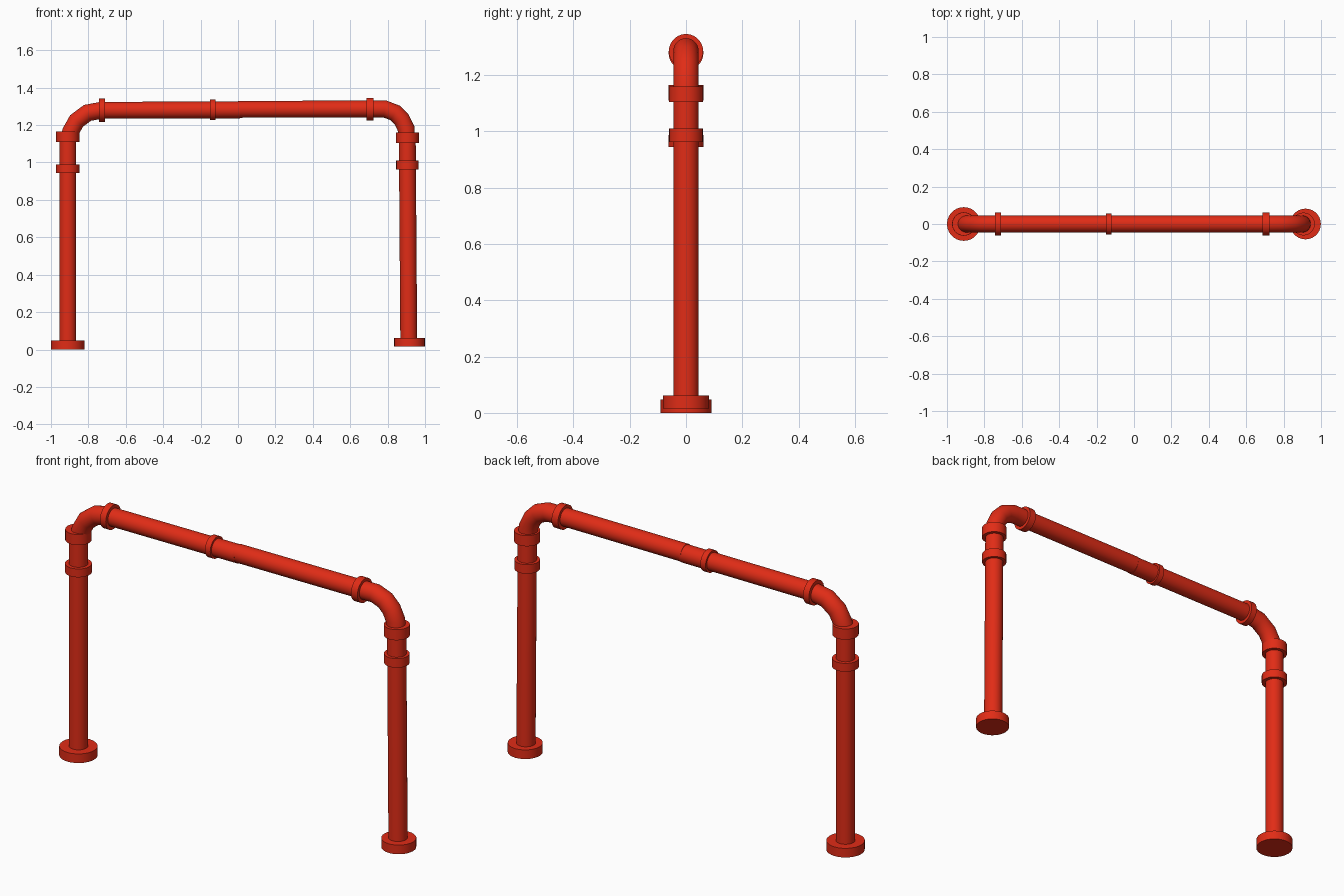
import bpy, bmesh, math
from mathutils import Vector

if "Cube" in bpy.data.objects:
    bpy.data.objects.remove(bpy.data.objects["Cube"])

SIDES = 28
red = bpy.data.materials.new("red_paint")
red.diffuse_color = (0.75, 0.025, 0.008, 1)
red.use_nodes = True
red.node_tree.nodes["Principled BSDF"].inputs["Base Color"].default_value = red.diffuse_color


def tube(name, path, radius, sides=SIDES):
    """Capped round tube swept along (x, z) points in the y = 0 plane."""
    pts = [Vector((x, 0, z)) for x, z in path]
    dirs = [(b - a).normalized() for a, b in zip(pts, pts[1:])]
    bm = bmesh.new()
    rings = []
    for i, p in enumerate(pts):
        d0, d1 = dirs[max(i - 1, 0)], dirs[min(i, len(dirs) - 1)]
        t = (d0 + d1).normalized()
        # stretch across the mitre so bends keep their thickness
        side = Vector((0, 1, 0)).cross(t) * (radius / t.dot(d0))
        rings.append([bm.verts.new(p + side * math.cos(a) + Vector((0, radius * math.sin(a), 0)))
                      for a in (2 * math.pi * k / sides for k in range(sides))])
    for r0, r1 in zip(rings, rings[1:]):
        for k in range(sides):
            n = (k + 1) % sides
            bm.faces.new((r0[k], r0[n], r1[n], r1[k]))
    bm.faces.new(rings[0])
    bm.faces.new(rings[-1])
    bmesh.ops.recalc_face_normals(bm, faces=bm.faces)
    mesh = bpy.data.meshes.new(name)
    bm.to_mesh(mesh)
    bm.free()
    ob = bpy.data.objects.new(name, mesh)
    bpy.context.collection.objects.link(ob)
    mesh.materials.append(red)
    bpy.ops.object.select_all(action='DESELECT')
    ob.select_set(True)
    bpy.context.view_layer.objects.active = ob
    bpy.ops.object.shade_smooth_by_angle(angle=math.radians(35))
    return ob


PIPE = 0.045

# Left leg: foot flange, post, two collars
tube("left_foot_flange", [(-0.91, 0.0), (-0.91, 0.047)], 0.09)
tube("left_post", [(-0.91, 0.03), (-0.91, 1.14)], PIPE)
tube("left_lower_collar", [(-0.91, 0.945), (-0.91, 0.988)], 0.063)
tube("left_upper_collar", [(-0.91, 1.11), (-0.91, 1.165)], 0.062)

# Right leg: slightly raised foot, slightly leaning post
tube("right_foot_flange", [(0.917, 0.015), (0.917, 0.062)], 0.082)
tube("right_post", [(0.913, 0.03), (0.906, 1.0), (0.905, 1.14)], PIPE)
tube("right_lower_collar", [(0.906, 0.963), (0.906, 1.01)], 0.06)
tube("right_upper_collar", [(0.906, 1.105), (0.906, 1.16)], 0.061)

# Elbows, bent in a few straight steps
tube("left_elbow", [(-0.905, 1.12), (-0.895, 1.165), (-0.863, 1.222),
                    (-0.805, 1.265), (-0.725, 1.28)], PIPE)
tube("right_elbow", [(0.902, 1.12), (0.899, 1.18), (0.875, 1.23),
                     (0.84, 1.265), (0.785, 1.286), (0.70, 1.286)], PIPE)

# Crossbar in two lengths, with three collars
tube("left_crossbar", [(-0.74, 1.279), (0.01, 1.281)], PIPE)
tube("right_crossbar", [(0.0, 1.284), (0.72, 1.286)], PIPE)
tube("left_bar_collar", [(-0.744, 1.279), (-0.711, 1.279)], 0.062)
tube("middle_bar_collar", [(-0.15, 1.281), (-0.12, 1.281)], 0.055)
tube("right_bar_collar", [(0.687, 1.285), (0.724, 1.285)], 0.061)
